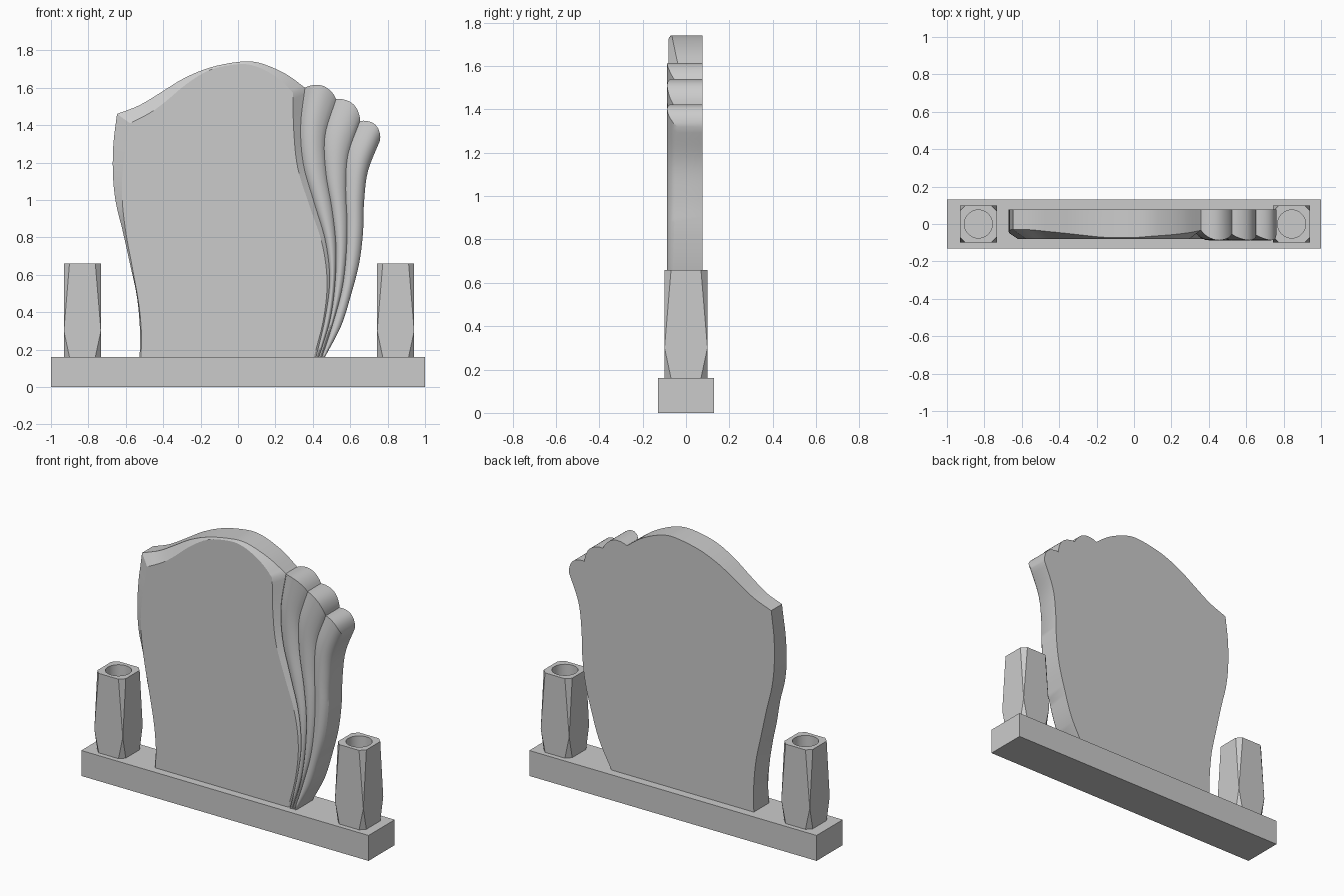
import bpy, bmesh, math
from mathutils import Vector

if "Cube" in bpy.data.objects:
    bpy.data.objects.remove(bpy.data.objects["Cube"])

BACK, FRONT, FLOOR = 0.077, -0.08, 0.16


def make_object(name, bm, smooth=True):
    bmesh.ops.remove_doubles(bm, verts=bm.verts, dist=1e-5)
    bmesh.ops.recalc_face_normals(bm, faces=bm.faces)
    mesh = bpy.data.meshes.new(name)
    bm.to_mesh(mesh)
    bm.free()
    obj = bpy.data.objects.new(name, mesh)
    bpy.context.collection.objects.link(obj)
    if smooth:
        bpy.ops.object.select_all(action='DESELECT')
        bpy.context.view_layer.objects.active = obj
        obj.select_set(True)
        bpy.ops.object.shade_smooth_by_angle(angle=math.radians(28))
    return obj


def spline(pts, n):
    """n+1 samples of a Catmull-Rom curve through 2D points."""
    p = [Vector(q) for q in pts]
    p = [2 * p[0] - p[1]] + p + [2 * p[-1] - p[-2]]
    out, segs = [], len(p) - 3
    for s in range(n + 1):
        t = s / n * segs
        i = min(int(t), segs - 1)
        t -= i
        a, b, c, d = p[i:i + 4]
        out.append(0.5 * (2 * b + (c - a) * t + (2 * a - 5 * b + 4 * c - d) * t * t
                          + (3 * b - a - 3 * c + d) * t ** 3))
    return out


def rib(xs, top, n=42):
    """Side curve from x values at equal height steps, floor to top."""
    k = len(xs) - 1
    return spline([(x, FLOOR + (top - FLOOR) * i / k) for i, x in enumerate(xs)], n)


# Base plinth
bm = bmesh.new()
bmesh.ops.create_cube(bm, size=1)
for v in bm.verts:
    v.co = (v.co.x * 2, v.co.y * 0.26, (v.co.z + 0.5) * FLOOR)
make_object("base_plinth", bm, False)

# Headstone slab: flat face, tapering bevel, outer wall, back
left_in = spline([(-.519, .16), (-.516, .28), (-.53, .44), (-.567, .65), (-.597, .81),
                  (-.617, .97), (-.62, 1.107), (-.602, 1.27), (-.577, 1.41)], 36)
left_out = spline([(-.526, .16), (-.524, .3), (-.54, .48), (-.578, .66), (-.618, .84),
                   (-.652, .98), (-.668, 1.12), (-.667, 1.29), (-.647, 1.46)], 36)
top_in = spline([(-.577, 1.41), (-.47, 1.466), (-.385, 1.528), (-.275, 1.62), (-.15, 1.695),
                 (0, 1.726), (.09, 1.716), (.17, 1.68), (.24, 1.63), (.294, 1.572)], 36)
top_out = spline([(-.647, 1.46), (-.53, 1.505), (-.42, 1.57), (-.29, 1.65), (-.15, 1.708),
                  (0, 1.738), (.09, 1.738), (.18, 1.71), (.27, 1.665), (.358, 1.6)], 36)
edge_a = rib([.406, .457, .476, .45, .383, .32, .298, .294], 1.572)
edge_b = rib([.417, .465, .49, .468, .408, .350, .335, .358], 1.6)

inner = left_in + top_in[1:] + edge_a[::-1][1:]
outer = left_out + top_out[1:] + edge_b[::-1][1:]


def bevel_y(a, b):
    return FRONT + 0.66 * min((a - b).length, 0.075)


bm = bmesh.new()
r1 = [bm.verts.new((p.x, FRONT, p.y)) for p in inner]
r2 = [bm.verts.new((q.x, bevel_y(p, q), q.y)) for p, q in zip(inner, outer)]
r3 = [bm.verts.new((q.x, BACK, q.y)) for q in outer]
bm.faces.new(r1)
bm.faces.new(r3)
for a, b in ((r1, r2), (r2, r3)):
    for i in range(len(a)):
        j = (i + 1) % len(a)
        bm.faces.new((a[i], a[j], b[j], b[i]))
make_object("headstone_slab", bm)

# Fluted leaves fanning out on the right side
N, U = 42, 12
ribs = [edge_b,
        rib([.433, .492, .519, .524, .503, .47, .465, .524], 1.54),
        rib([.449, .508, .556, .578, .583, .576, .588, .652], 1.422),
        rib([.465, .551, .604, .647, .668, .674, .695, .76], 1.32)]
groove = [[bevel_y(a, b) for a, b in zip(edge_a, edge_b)]]
for y_top in (-.055, -.058, -.04):
    groove.append([-.076 + (y_top + .076) * i / N for i in range(N + 1)])

cols = []
for k in range(3):
    L, R = ribs[k], ribs[k + 1]
    chord = R[-1] - L[-1]
    up = Vector((-chord.y, chord.x)).normalized()
    for u in range(0 if k == 0 else 1, U + 1):
        t = u / U
        s = max(math.sin(math.pi * t), 0)
        col = []
        for i in range(N + 1):
            p = L[i].lerp(R[i], t) + up * 0.042 * s ** 0.8 * (i / N) ** 8
            y = groove[k][i] * (1 - t) + groove[k + 1][i] * t
            col.append((p, y + (-.087 - y) * s ** 0.7))
        cols.append(col)
bm = bmesh.new()
fr = [[bm.verts.new((p.x, y, p.y)) for p, y in c] for c in cols]
bk = [[bm.verts.new((p.x, BACK, p.y)) for p, y in c] for c in cols]
for c in range(len(cols) - 1):
    for g in (fr, bk):
        for i in range(N):
            bm.faces.new((g[c][i], g[c + 1][i], g[c + 1][i + 1], g[c][i + 1]))
    for i in (0, N):
        bm.faces.new((fr[c][i], fr[c + 1][i], bk[c + 1][i], bk[c][i]))
for c in (0, -1):
    for i in range(N):
        bm.faces.new((fr[c][i], fr[c][i + 1], bk[c][i + 1], bk[c][i]))
make_object("fluted_leaves", bm)


# Vases: square posts with faceted corners and a round socket
def vase(name, cx):
    bm = bmesh.new()
    h, c, top = 0.099, 0.03, 0.66
    signs = [(-1, -1), (1, -1), (1, 1), (-1, 1)]

    def octagon(z):
        ring = []
        for n, (sx, sy) in enumerate(signs):
            pair = [(sx * (h - c), sy * h), (sx * h, sy * (h - c))]
            ring += pair[::-1] if n % 2 == 0 else pair
        return [bm.verts.new((cx + x, y, z)) for x, y in ring]

    lo, hi = octagon(FLOOR), octagon(top)
    mid = [bm.verts.new((cx + sx * h, sy * h, 0.3)) for sx, sy in signs]
    for n in range(4):
        a, b, d = 2 * n, 2 * n + 1, (2 * n + 2) % 8
        m, m2 = mid[n], mid[(n + 1) % 4]
        bm.faces.new((hi[a], hi[b], m))
        bm.faces.new((lo[a], lo[b], m))
        bm.faces.new((hi[b], hi[d], m2, lo[d], lo[b], m))
    bm.faces.new(lo)
    circ = [[bm.verts.new((cx + .075 * math.cos(t * math.pi / 16),
                           .075 * math.sin(t * math.pi / 16), z)) for t in range(32)]
            for z in (top, 0.4)]
    for i in range(32):
        j = (i + 1) % 32
        bm.faces.new((circ[0][i], circ[0][j], circ[1][j], circ[1][i]))
    bm.faces.new(circ[1])
    rim = [bm.edges.get((r[i], r[(i + 1) % len(r)])) for r in (hi, circ[0]) for i in range(len(r))]
    bmesh.ops.triangle_fill(bm, edges=rim, use_beauty=True)
    obj = make_object(name, bm)
    for p in obj.data.polygons:      # only the socket wall is smooth
        p.use_smooth = len(p.vertices) == 4


vase("vase_left", -0.832)
vase("vase_right", 0.843)
